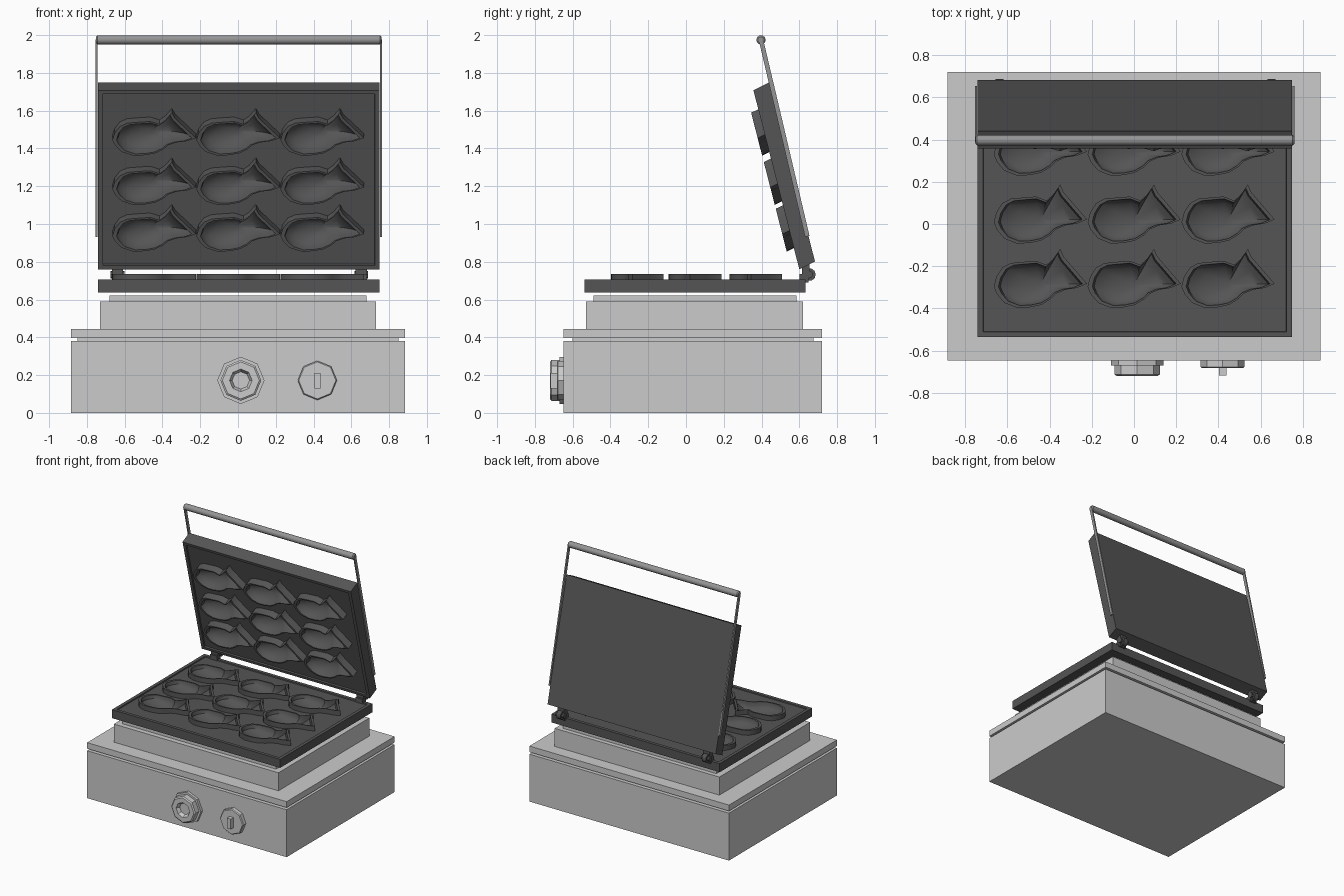
import bpy, bmesh
from math import radians, pi
from mathutils import Matrix, Vector

if "Cube" in bpy.data.objects:
    bpy.data.objects.remove(bpy.data.objects["Cube"])


def material(name, v):
    m = bpy.data.materials.new(name)
    m.diffuse_color = (v, v, v, 1)
    m.use_nodes = True
    m.node_tree.nodes["Principled BSDF"].inputs["Base Color"].default_value = m.diffuse_color
    return m


DARK = material("dark_iron", 0.09)
STEEL = material("steel", 0.3)


def finish(name, bm, mat=None, smooth=None):
    bmesh.ops.recalc_face_normals(bm, faces=bm.faces)
    me = bpy.data.meshes.new(name)
    bm.to_mesh(me)
    bm.free()
    ob = bpy.data.objects.new(name, me)
    bpy.context.collection.objects.link(ob)
    if mat:
        me.materials.append(mat)
    if smooth:
        me.polygons.foreach_set("use_smooth", [True] * len(me.polygons))
        me.set_sharp_from_angle(angle=radians(smooth))
    return ob


def box(name, x, y, z, mat=None):
    bm = bmesh.new()
    c = [(a + b) / 2 for a, b in (x, y, z)]
    s = [b - a for a, b in (x, y, z)]
    bmesh.ops.create_cube(bm, size=1, matrix=Matrix.Translation(c) @ Matrix.Diagonal((*s, 1)))
    return finish(name, bm, mat)


def lathe(name, origin, axis, profile, sides, mat=None, smooth=None):
    """Turn (radius, distance) pairs about an axis, closing both ends."""
    bm = bmesh.new()
    rot = Vector(axis).to_track_quat('Z', 'Y').to_matrix().to_4x4()
    m = Matrix.Translation(origin) @ rot
    rings = []
    for r, d in profile:
        rings.append([bm.verts.new(m @ (Matrix.Rotation(2 * pi * i / sides, 3, 'Z') @ Vector((r, 0, d))))
                      for i in range(sides)])
    for a, b in zip(rings, rings[1:]):
        bridge(bm, a, b)
    bm.faces.new(rings[0])
    bm.faces.new(rings[-1])
    return finish(name, bm, mat, smooth)


def bridge(bm, a, b):
    n = len(a)
    for i in range(n):
        bm.faces.new((a[i], a[(i + 1) % n], b[(i + 1) % n], b[i]))


# Stepped housing
box("housing", (-.885, .885), (-.648, .72), (0, .38))
box("housing_groove", (-.85, .85), (-.60, .675), (.38, .397))
box("housing_lip", (-.885, .885), (-.648, .72), (.397, .445))
box("heater_block", (-.73, .73), (-.53, .62), (.445, .59))
box("heater_step", (-.68, .68), (-.49, .585), (.59, .622))

# Moulding panel: tray with nine fish-shaped hollows, each with a raised rim
FISH = [(-.22, -.03), (-.208, .01), (-.18, .047), (-.14, .065), (-.08, .07), (-.02, .074), (.03, .058),
        (.06, .08), (.095, .122), (.112, .09), (.145, .058), (.222, -.018), (.175, -.035), (.12, -.042),
        (.075, -.058), (.05, -.08), (.005, -.103), (-.05, -.113), (-.11, -.115), (-.17, -.095), (-.205, -.06)]
X0, X1, Y0, Y1, Z0, Z1 = -.742, .75, -.537, .633, .637, .705
# (scale, height above the panel face): rim wall, rim top, inner wall, bowl
RINGS = [(1, .031), (.90, .031), (.86, .005), (.72, -.012), (.54, -.025), (.34, -.034), (.15, -.038)]


def rect(bm, inset, z):
    a, b, c, d = X0 + inset, X1 - inset, Y0 + inset, Y1 - inset
    return [bm.verts.new((x, y, z)) for x, y in ((a, c), (b, c), (b, d), (a, d))]


def panel(name, matrix):
    bm = bmesh.new()
    face = Z1 - .008
    loops = [rect(bm, 0, Z0), rect(bm, 0, Z1), rect(bm, .026, Z1), rect(bm, .028, face)]
    bm.faces.new(loops[0])
    for a, b in zip(loops, loops[1:]):
        bridge(bm, a, b)
    borders = [loops[-1]]
    for fx in (-.445, 0, .445):
        for fy in (-.262, .043, .365):
            def ring(s, z):
                return [bm.verts.new((fx + s * px, fy + 1.18 * (s * (py + .02) - .02), z)) for px, py in FISH]
            prev = ring(1, face)
            borders.append(prev)
            for s, h in RINGS:
                nxt = ring(s, Z1 + h)
                bridge(bm, prev, nxt)
                prev = nxt
            bm.faces.new(prev)
    edges = []
    for lp in borders:
        for i, v in enumerate(lp):
            w = lp[(i + 1) % len(lp)]
            edges.append(bm.edges.get((v, w)) or bm.edges.new((v, w)))
    bmesh.ops.triangle_fill(bm, use_beauty=True, edges=edges, normal=(0, 0, 1))
    bm.transform(matrix)
    return finish(name, bm, DARK, 38)


panel("lower_plate", Matrix())

# Lid: the same panel tipped upright, slightly shortened and slanted
P, V, T = Vector((0, .60, .76)), Vector((0, -.243, .948)), Vector((0, .083, .041))
vy, vz = V / (Y1 - Y0), -T / (Z1 - Z0)
lid = Matrix(((1, 0, 0), (0, vy.y, vz.y), (0, vy.z, vz.z))).to_4x4()
lid.translation = P - vy * Y0 - vz * Z1
panel("lid_plate", lid)

# Handle bar and its two side arms
lathe("handle_bar", (-.752, .397, 1.975), (1, 0, 0),
      [(.017, 0), (.025, .008), (.025, 1.504), (.017, 1.512)], 10, STEEL, 40)
for side, x in (("left", -.75), ("right", .757)):
    bm = bmesh.new()
    top, low = Vector((x, .397, 1.975)), Vector((x, .642, .935))
    d = low - top
    rot = d.to_track_quat('Z', 'X').to_matrix().to_4x4()
    bmesh.ops.create_cube(bm, size=1, matrix=Matrix.Translation((top + low) / 2) @ rot
                          @ Matrix.Diagonal((.024, .010, d.length, 1)))
    # keep the thin direction across the machine
    mean = (top + low) / 2
    if max(v.co.x for v in bm.verts) - x > .008:
        bm.transform(Matrix.Translation(mean) @ rot @ Matrix.Rotation(pi / 2, 4, 'Z')
                     @ rot.inverted() @ Matrix.Translation(-mean))
    finish(side + "_handle_arm", bm, STEEL)

# Hinges: pin, knuckle, tabs to plate and lid
for side, x in (("left", -.638), ("right", .652)):
    lathe(side + "_hinge_pin", (x - .036, .653, .732), (1, 0, 0), [(.02, 0), (.02, .072)], 8, DARK)
    lathe(side + "_hinge_knuckle", (x - .018, .653, .732), (1, 0, 0), [(.034, 0), (.034, .036)], 10, DARK, 40)
    box(side + "_hinge_plate_tab", (x - .03, x + .03), (.60, .648), (.69, .735), DARK)
    box(side + "_hinge_lid_tab", (x - .03, x + .03), (.615, .655), (.735, .785), DARK)

# Main dial with a recessed centre, and the small switch
FRONT = -.648
lathe("dial", (.015, FRONT, .172), (0, -1, 0),
      [(.125, 0), (.125, .022), (.108, .022), (.108, .065), (.098, .072), (.06, .072), (.046, .045)], 8)
lathe("switch_base", (.42, FRONT, .172), (0, -1, 0), [(.104, 0), (.104, .03), (.098, .036)], 8)
box("switch_lever", (.404, .438), (-.718, FRONT), (.13, .212))
